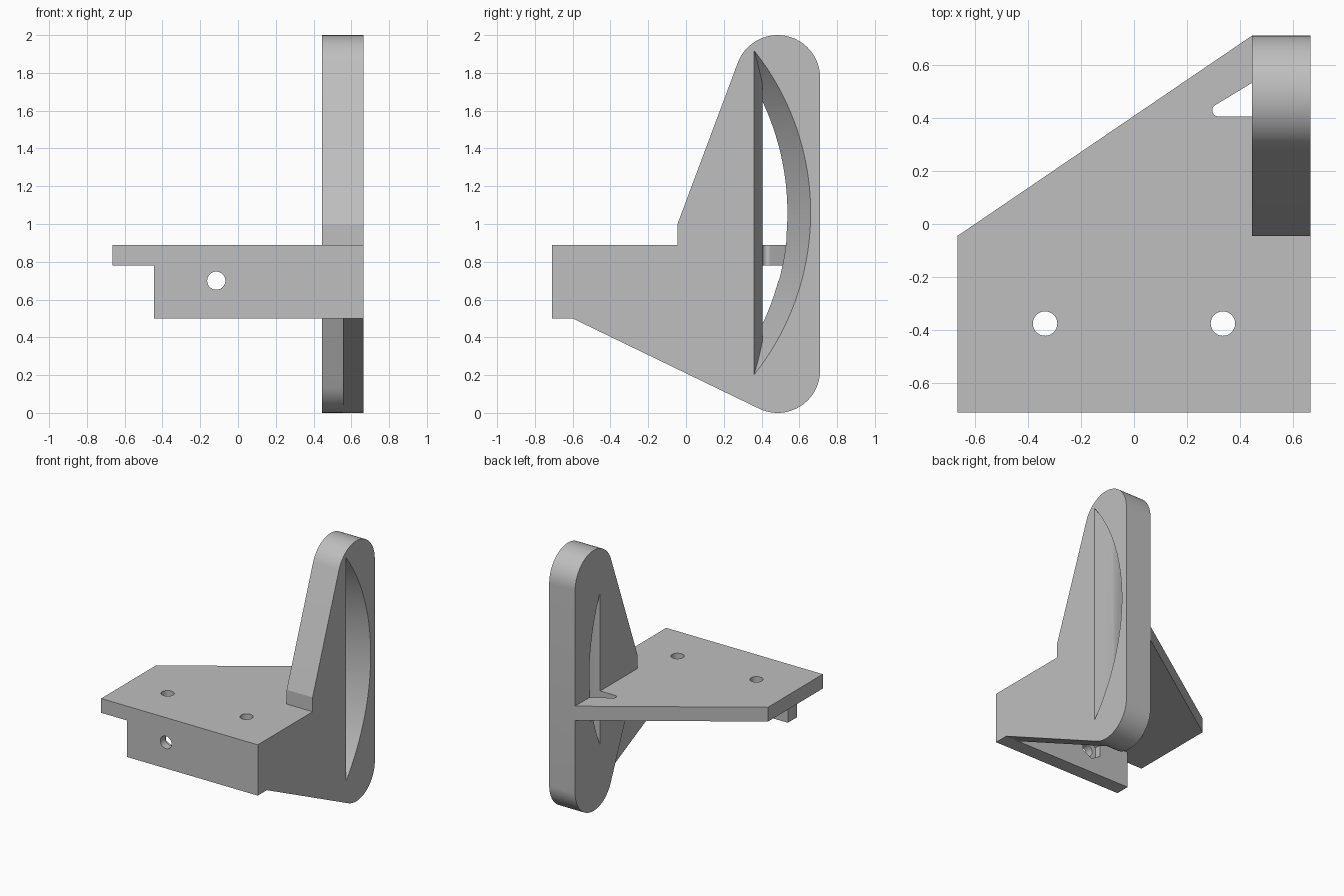
import bpy, bmesh
from math import sin, cos, radians, pi

if "Cube" in bpy.data.objects:
    bpy.data.objects.remove(bpy.data.objects["Cube"], do_unlink=True)

grey = bpy.data.materials.new("matte_grey")
grey.use_nodes = True
grey.diffuse_color = (0.52, 0.52, 0.52, 1)
grey.node_tree.nodes["Principled BSDF"].inputs["Base Color"].default_value = (0.52, 0.52, 0.52, 1)


def arc(cx, cy, r, a, b, n=24):
    """Points along an arc, angles in degrees."""
    steps = [radians(a + (b - a) * i / n) for i in range(n + 1)]
    return [(cx + r * cos(t), cy + r * sin(t)) for t in steps]


def prism(name, outline, axis, lo, hi, shear=0.0):
    """Extrude a 2D outline along an axis; shear shifts the first outline coordinate."""
    place = {"x": lambda u, v, w: (w, u, v),
             "y": lambda u, v, w: (u, w, v),
             "z": lambda u, v, w: (u, v, w)}[axis]
    bm = bmesh.new()
    ends = [[bm.verts.new(place(u + shear * w, v, w)) for u, v in outline] for w in (lo, hi)]
    bm.faces.new(ends[0])
    bm.faces.new(ends[1][::-1])
    n = len(outline)
    for i in range(n):
        j = (i + 1) % n
        bm.faces.new((ends[0][i], ends[1][i], ends[1][j], ends[0][j]))
    bmesh.ops.recalc_face_normals(bm, faces=bm.faces)
    mesh = bpy.data.meshes.new(name)
    bm.to_mesh(mesh)
    bm.free()
    mesh.materials.append(grey)
    ob = bpy.data.objects.new(name, mesh)
    bpy.context.collection.objects.link(ob)
    return ob


def combine(target, tool, operation):
    """Apply a boolean and discard the tool."""
    tool.hide_render = True
    mod = target.modifiers.new("bool", "BOOLEAN")
    mod.operation, mod.solver, mod.object = operation, "EXACT", tool
    bpy.context.view_layer.objects.active = target
    bpy.ops.object.modifier_apply(modifier=mod.name)
    bpy.data.objects.remove(tool, do_unlink=True)


RIGHT, MID, LEFT = 0.445, 0.555, 0.665
FRONT, BACK = -0.71, 0.71
LOW, UNDER, TOP = 0.5, 0.78, 0.89
CY, R = 0.485, 0.225
upper_end = arc(CY, 2 - R, R, 0, 159.5)
neck = [(-0.045, 1.0), (-0.045, TOP)]

# Side upright: full outer web and a shorter inner thickening
bracket = prism("bracket", [(FRONT, LOW), (-0.6, LOW)] + arc(CY, R, R, -115.5, 0)
                + upper_end + neck + [(FRONT, TOP)], "x", MID, LEFT)
inner_web = prism("inner_web", arc(CY, R, R, -156.7, 0) + upper_end + neck, "x", RIGHT, MID)
combine(bracket, inner_web, "UNION")

# Horizontal mounting plate and front flange
plate = prism("plate", [(-LEFT, FRONT), (MID, FRONT), (MID, BACK), (RIGHT, BACK),
                        (-LEFT, -0.045)], "z", UNDER, TOP)
flange = prism("flange", [(-RIGHT, LOW), (MID, LOW), (MID, TOP), (-RIGHT, TOP)],
               "y", FRONT, -0.6)
combine(plate, flange, "UNION")
combine(bracket, plate, "UNION")

# Bow-shaped slot: a slanted round cutter limited by a flared wedge
slope, big = 0.56, 1.38
slot = prism("slot_cutter", arc(0.66 - slope * LEFT - big, 1.06, big, -60, 60, 64),
             "x", 0.44, 0.70, slope)
wedge = prism("wedge_cutter", [(0.4, 0.405), (0.53, 0.405), (0.71, 0.345), (0.71, 0.9),
                               (0.4, 0.9)], "z", 0.05, 1.98)
combine(slot, wedge, "INTERSECT")
combine(bracket, slot, "DIFFERENCE")

# Round-ended relief in the plate that leads into the slot
relief = prism("relief_cutter", arc(0.318, 0.428, 0.023, 121, 270, 12)
               + [(0.45, 0.405), (0.45, 0.535)], "z", 0.7, 0.95)
combine(bracket, relief, "DIFFERENCE")

# Screw holes, with a hexagonal nut pocket behind the flange
for x in (-0.335, 0.335):
    hole = prism("hole_cutter", arc(x, -0.375, 0.046, 0, 352.5, 47), "z", 0.7, 0.95)
    combine(bracket, hole, "DIFFERENCE")
bolt = prism("bolt_cutter", arc(-0.115, 0.7, 0.048, 0, 352.5, 47), "y", -0.8, -0.5)
combine(bracket, bolt, "DIFFERENCE")
pocket = prism("pocket_cutter", arc(-0.115, 0.7, 0.09, 30, 330, 5), "y", -0.65, -0.5)
combine(bracket, pocket, "DIFFERENCE")

# Smooth curved walls, sharp edges
bpy.ops.object.select_all(action="DESELECT")
bracket.select_set(True)
bpy.context.view_layer.objects.active = bracket
bpy.ops.object.shade_smooth_by_angle(angle=radians(20))
